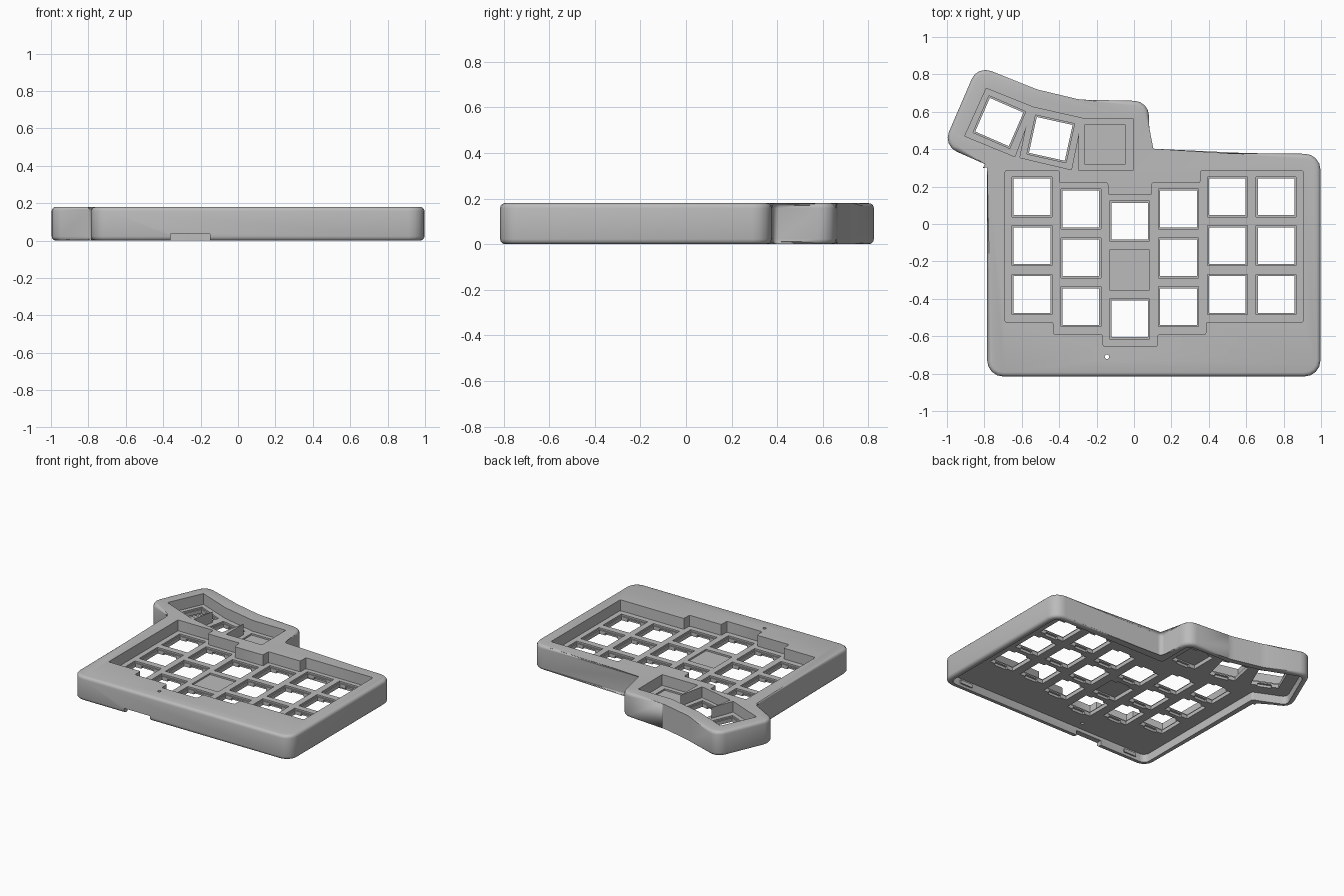
import bpy, bmesh, math
from mathutils import Vector, Matrix

cube = bpy.data.objects.get("Cube")
if cube:
    bpy.data.objects.remove(cube, do_unlink=True)

HEIGHT, FLOOR, UNDERSIDE, WALL = 0.18, 0.10, 0.06, 0.04

grey = bpy.data.materials.new("case grey")
grey.use_nodes = True
grey.diffuse_color = (0.5, 0.5, 0.5, 1)
grey.node_tree.nodes["Principled BSDF"].inputs["Base Color"].default_value = (0.5, 0.5, 0.5, 1)


def inset(corners, d):
    """Move every side of a counter-clockwise outline inward by d."""
    out = []
    for i, (x, y, r) in enumerate(corners):
        p = Vector((x, y))
        a = (p - Vector(corners[i - 1][:2])).normalized()
        b = (Vector(corners[(i + 1) % len(corners)][:2]) - p).normalized()
        na, nb = Vector((-a.y, a.x)), Vector((-b.y, b.x))
        q = p + (na + nb) * d / (1 + na.dot(nb))
        out.append((q.x, q.y, max(r - d, 0.02)))
    return out


def rounded(corners, steps=4):
    """Replace each corner (x, y, radius) with an arc."""
    pts = []
    for i, (x, y, r) in enumerate(corners):
        p = Vector((x, y))
        a = (Vector(corners[i - 1][:2]) - p).normalized()
        b = (Vector(corners[(i + 1) % len(corners)][:2]) - p).normalized()
        half = a.angle(b) / 2
        t = r / math.tan(half)
        centre = p + (a + b).normalized() * r / math.sin(half)
        u, v = p + a * t - centre, p + b * t - centre
        sweep = u.angle_signed(v)
        for k in range(steps + 1):
            pts.append(centre + Matrix.Rotation(-sweep * k / steps, 2) @ u)
    return pts


def prism(bm, pts, z0, z1):
    """Add a closed upright prism to bm."""
    low = [bm.verts.new((p[0], p[1], z0)) for p in pts]
    high = [bm.verts.new((p[0], p[1], z1)) for p in pts]
    bm.faces.new(low[::-1])
    bm.faces.new(high)
    n = len(pts)
    for i in range(n):
        j = (i + 1) % n
        bm.faces.new((low[i], low[j], high[j], high[i]))


def finish(bm, name):
    bmesh.ops.recalc_face_normals(bm, faces=bm.faces)
    mesh = bpy.data.meshes.new(name)
    bm.to_mesh(mesh)
    bm.free()
    mesh.materials.append(grey)
    obj = bpy.data.objects.new(name, mesh)
    bpy.context.scene.collection.objects.link(obj)
    return obj


def cut(target, prisms):
    """Subtract a list of (points, z0, z1) prisms from the target."""
    bm = bmesh.new()
    for pts, z0, z1 in prisms:
        prism(bm, pts, z0, z1)
    cutter = finish(bm, "cutter")
    cutter.hide_render = True
    mod = target.modifiers.new("cut", 'BOOLEAN')
    mod.operation, mod.solver, mod.object = 'DIFFERENCE', 'EXACT', cutter
    dg = bpy.context.evaluated_depsgraph_get()
    mesh = bpy.data.meshes.new_from_object(target.evaluated_get(dg))
    target.modifiers.clear()
    target.data = mesh
    bpy.data.objects.remove(cutter, do_unlink=True)


def rect(cx, cy, hx, hy, angle=0.0):
    rot = Matrix.Rotation(math.radians(angle), 2)
    return [Vector((cx, cy)) + rot @ Vector((sx * hx, sy * hy))
            for sx, sy in ((-1, -1), (1, -1), (1, 1), (-1, 1))]


# Case body: rounded outline with softened top and bottom edges
outline = [(-0.785, -0.815, 0.085), (0.997, -0.815, 0.085), (0.997, 0.375, 0.085),
           (0.08, 0.38, 0.03), (0.08, 0.657, 0.08), (-0.29, 0.665, 0.2),
           (-0.52, 0.72, 0.3), (-0.837, 0.847, 0.08), (-1.021, 0.419, 0.08),
           (-0.785, 0.315, 0.02)]
bm = bmesh.new()
prism(bm, rounded(outline), 0, HEIGHT)
rim = [e for e in bm.edges if abs(e.verts[0].co.z - e.verts[1].co.z) < 0.001]
bmesh.ops.bevel(bm, geom=rim, offset=0.022, segments=3, profile=0.5, affect='EDGES')
case = finish(bm, "keyboard_case")

# Hollow underside
cut(case, [(rounded(inset(outline, WALL)), -0.05, UNDERSIDE)])

# Stepped main key well and fanned thumb key well
main_well = [(-0.69, 0.285), (-0.69, -0.525), (-0.43, -0.525), (-0.43, -0.59),
             (-0.165, -0.59), (-0.165, -0.655), (0.125, -0.655), (0.125, -0.59),
             (0.385, -0.59), (0.385, -0.525), (0.905, -0.525), (0.905, 0.285),
             (0.355, 0.285), (0.355, 0.22), (0.095, 0.22), (0.095, 0.155),
             (-0.14, 0.155), (-0.14, 0.22), (-0.40, 0.22), (-0.40, 0.285)]
thumb_well = [(-0.79, 0.725), (-0.905, 0.47), (-0.637, 0.36), (-0.575, 0.525),
              (-0.61, 0.355), (-0.335, 0.29), (-0.295, 0.485), (-0.295, 0.285),
              (-0.005, 0.285), (-0.005, 0.565), (-0.275, 0.565), (-0.54, 0.625)]
main_pts = rounded([(x, y, 0.01) for x, y in main_well], 2)
cut(case, [(main_pts, FLOOR, 0.3), (thumb_well, FLOOR, 0.3)])

# Key positions: six staggered columns and three thumb keys
keys = []
for col, top in enumerate((0.145, 0.08, 0.015, 0.08, 0.145, 0.145)):
    for row in range(3):
        keys.append((-0.545 + 0.261 * col, top - 0.261 * row, 0))
keys += [(-0.155, 0.425, 0), (-0.445, 0.455, -12.5), (-0.72, 0.545, -23.5)]

# Switch openings, their top lips and the clip slots underneath
cut(case, [(rect(x, y, 0.098, 0.098, a), 0.03, 0.14) for x, y, a in keys])
cut(case, [(rect(x, y, 0.107, 0.107, a), FLOOR - 0.012, 0.14) for x, y, a in keys])
cut(case, [(rect(x, y, 0.05, 0.114, a), 0.03, 0.078) for x, y, a in keys])

# Cable slot in the front wall and small reset hole
cut(case, [(rect(-0.255, -0.80, 0.105, 0.05), -0.05, 0.035)])
reset = [(-0.145 + 0.012 * math.cos(i * math.pi / 6),
          -0.71 + 0.012 * math.sin(i * math.pi / 6)) for i in range(12)]
cut(case, [(reset, 0.02, 0.3)])

# Clip tabs inside the front wall
for side, x in (("left", 0.82), ("right", -0.61)):
    bm = bmesh.new()
    prism(bm, rect(x, -0.775, 0.05, 0.01), 0.02, 0.045)
    finish(bm, side + "_clip_tab")

bpy.ops.object.select_all(action='DESELECT')
case.select_set(True)
bpy.context.view_layer.objects.active = case
bpy.ops.object.shade_smooth_by_angle(angle=math.radians(35))
